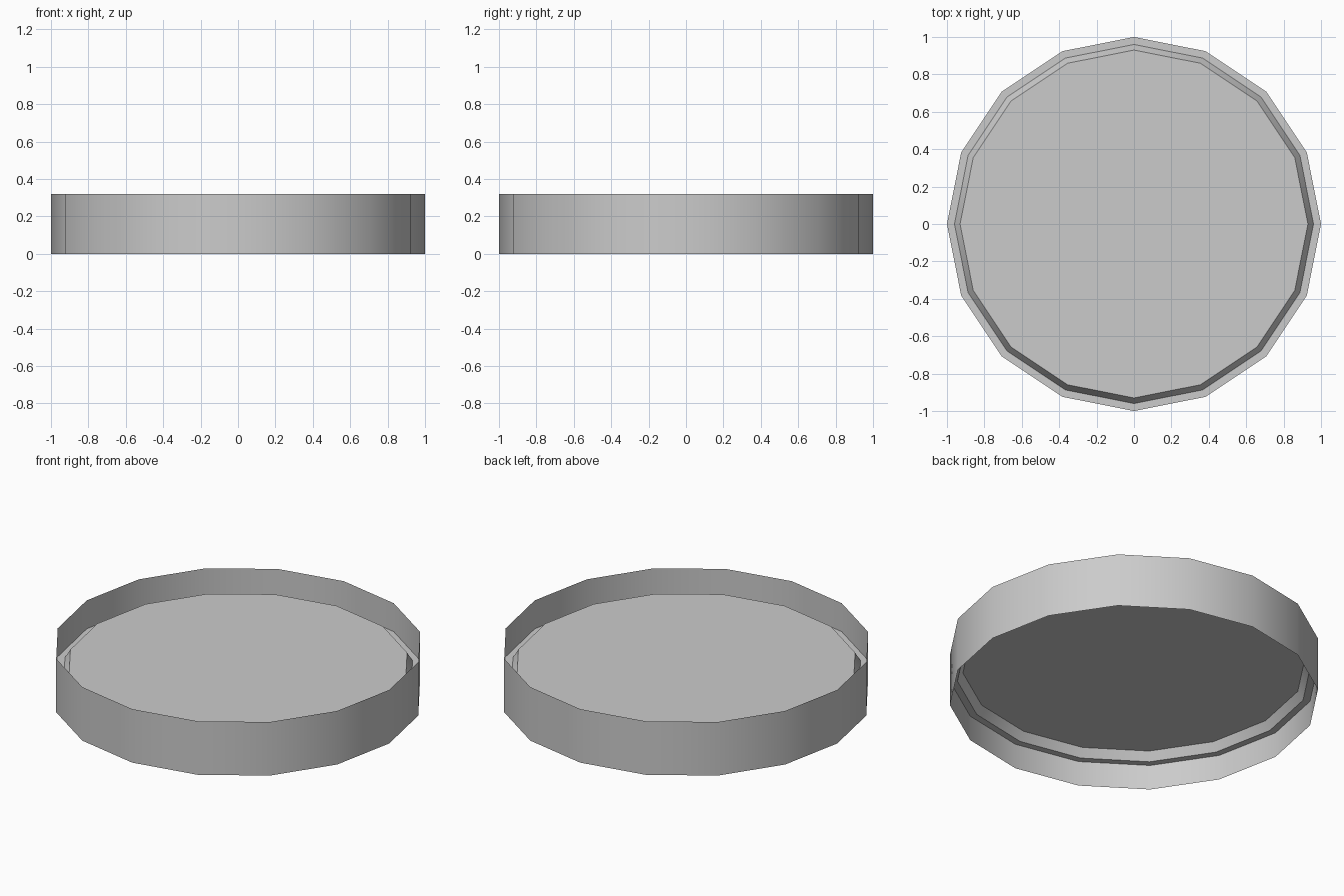
import bpy, math

if "Cube" in bpy.data.objects:
    bpy.data.objects.remove(bpy.data.objects["Cube"])

SIDES = 16


def revolve(name, profile, cap=False):
    """Spin a (radius, z) profile into a 16-sided open shell, optionally capped at its end."""
    verts, faces = [], []
    for r, z in profile:
        for i in range(SIDES):
            a = 2 * math.pi * i / SIDES
            verts.append((r * math.cos(a), r * math.sin(a), z))
    for k in range(len(profile) - 1):
        for i in range(SIDES):
            j = (i + 1) % SIDES
            a, b = k * SIDES, (k + 1) * SIDES
            faces.append((a + i, a + j, b + j, b + i))
    if cap:
        last = (len(profile) - 1) * SIDES
        faces.append(tuple(range(last, last + SIDES)))
    mesh = bpy.data.meshes.new(name)
    mesh.from_pydata(verts, [], faces)
    obj = bpy.data.objects.new(name, mesh)
    bpy.context.collection.objects.link(obj)
    bpy.ops.object.select_all(action='DESELECT')
    obj.select_set(True)
    bpy.context.view_layer.objects.active = obj
    bpy.ops.object.shade_smooth_by_angle(angle=math.radians(30))
    return obj


# Thin outer band, open at top and bottom
revolve("outer_band", [(1.0, 0.0), (1.0, 0.15), (1.0, 0.32)])

# Inner plate: flat ledge, short bevelled step, raised flat disc
revolve("raised_plate", [(1.0, 0.15), (0.96, 0.15), (0.93, 0.20)], cap=True)
